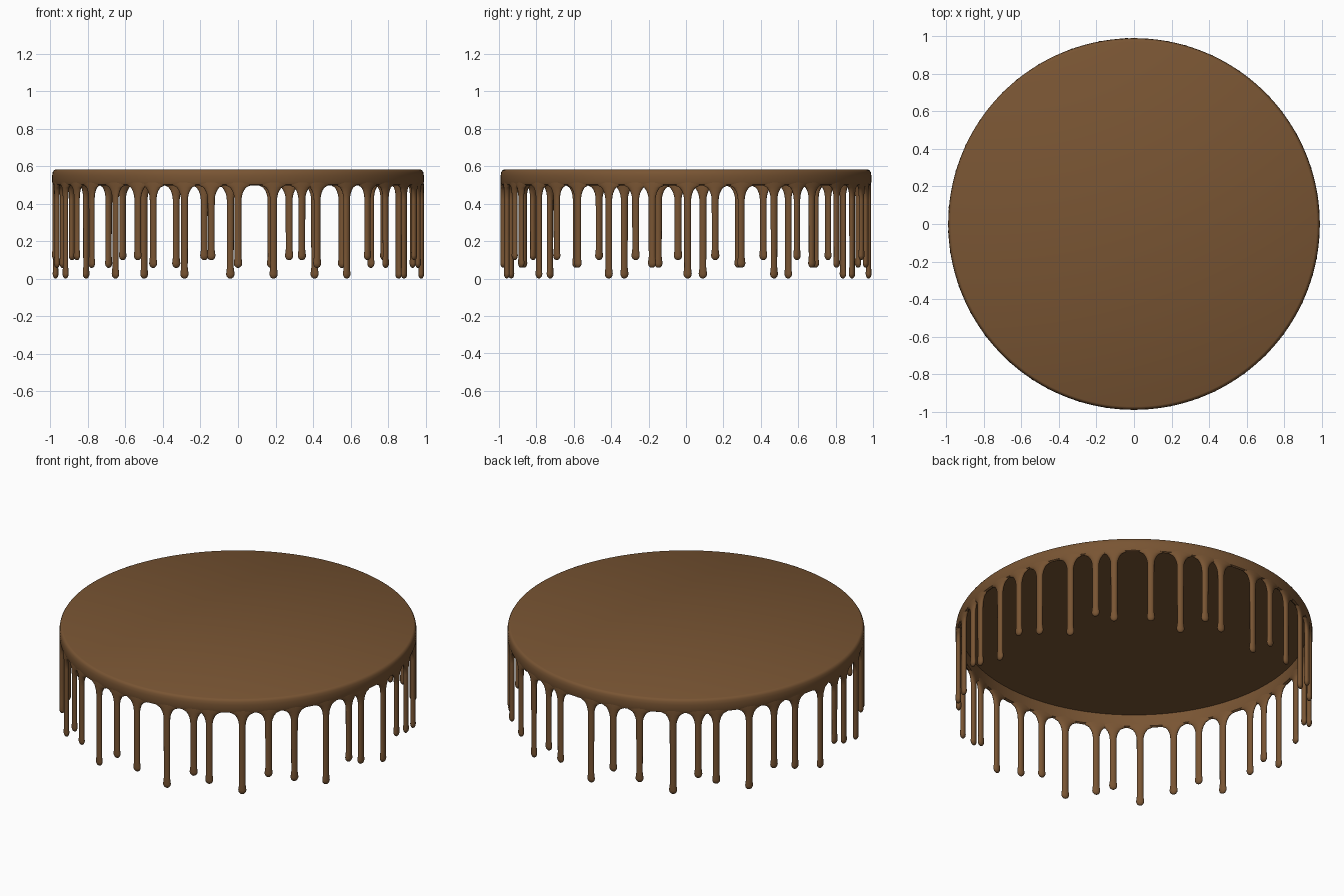
import bpy, bmesh, math

if "Cube" in bpy.data.objects:
    bpy.data.objects.remove(bpy.data.objects["Cube"])

mat = bpy.data.materials.new("chocolate")
mat.diffuse_color = (0.19, 0.09, 0.033, 1)
mat.use_nodes = True
mat.node_tree.nodes["Principled BSDF"].inputs["Base Color"].default_value = mat.diffuse_color


def make_object(name, bm, angle):
    bmesh.ops.recalc_face_normals(bm, faces=bm.faces)
    mesh = bpy.data.meshes.new(name)
    bm.to_mesh(mesh)
    bm.free()
    mesh.materials.append(mat)
    obj = bpy.data.objects.new(name, mesh)
    bpy.context.collection.objects.link(obj)
    bpy.ops.object.select_all(action='DESELECT')
    obj.select_set(True)
    bpy.context.view_layer.objects.active = obj
    bpy.ops.object.shade_smooth_by_angle(angle=math.radians(angle))
    return obj


def bridge(bm, rings):
    for a, b in zip(rings, rings[1:]):
        n = len(a)
        for i in range(n):
            bm.faces.new((a[i], a[(i + 1) % n], b[(i + 1) % n], b[i]))


# Icing cap: thin flat top with a rounded rim and a short hanging wall
bm = bmesh.new()
SEG = 160
profile = [(0.974, 0.582), (0.982, 0.578), (0.988, 0.568), (0.991, 0.55),
           (0.991, 0.515), (0.987, 0.502), (0.977, 0.497), (0.967, 0.503),
           (0.963, 0.52), (0.963, 0.572)]
rings = [[bm.verts.new((r * math.cos(i * math.tau / SEG), r * math.sin(i * math.tau / SEG), z))
          for i in range(SEG)] for r, z in profile]
bridge(bm, rings)
bm.faces.new(rings[0])
bm.faces.new(rings[-1])
make_object("icing_cap", bm, 35)

# Drips: angle in degrees and length class
R, DEPTH, SIDES = 0.977, 0.0155, 20
TIP = {"L": 0.0, "S": 0.098, "M": 0.057}
groups = [(0.5, 9.2, 17.6), (28.8, 37.4, 43.5), (65.3, 73.8, 79.6), (92.4, 100.6, 109.7),
          (120.8, 129, 134.9), (146, 155, 163.3), (174.7, 182.5, 188.7), (199.7, 208.4, 217),
          (228, 236.8, 242.4), (253, 261.6, 270), (281.2, 290.4, 295.6),
          (306.4, 315, 323.7), (335, 344, 349.3)]
drips = [(a, k) for g in groups for a, k in zip(g, "LSM")] + [(55.5, "M")]

FLARE_TOP, FLARE_H, FLARE_W = 0.503, 0.085, 0.06
bm = bmesh.new()
for deg, kind in drips:
    tip = TIP[kind]
    base = math.radians(deg)
    # rows of (z, half width, half depth)
    rows = [(FLARE_TOP + 0.015, 0.019 + FLARE_W, DEPTH * 0.85)]
    for i in range(9):                       # concave flare under the wall
        t = i / 8 * math.pi / 2
        rows.append((FLARE_TOP - FLARE_H * math.sin(t) ,
                     0.019 + FLARE_W * (1 - math.sin(math.acos(1 - math.sin(t)))), DEPTH * 0.9))
    low = FLARE_TOP - FLARE_H
    rows += [(low + (tip + 0.06 - low) * f, 0.019 - 0.001 * f, DEPTH * 0.9) for f in (0.5, 1)]
    for a in range(0, 90, 15):               # rounded bulb at the tip
        c, s = math.cos(math.radians(a)), math.sin(math.radians(a))
        rows.append((tip + 0.026 * (1 - s), 0.0225 * c, DEPTH * c))
    rings = []
    for z, w, d in rows:
        ring = []
        for j in range(SIDES):
            u = j * math.tau / SIDES
            th = base + w * math.cos(u) / R
            r = R + d * math.sin(u)
            ring.append(bm.verts.new((r * math.cos(th), r * math.sin(th), z)))
        rings.append(ring)
    bridge(bm, rings)
    bm.faces.new(rings[0])
    bm.faces.new(rings[-1])
make_object("icing_drips", bm, 60)
